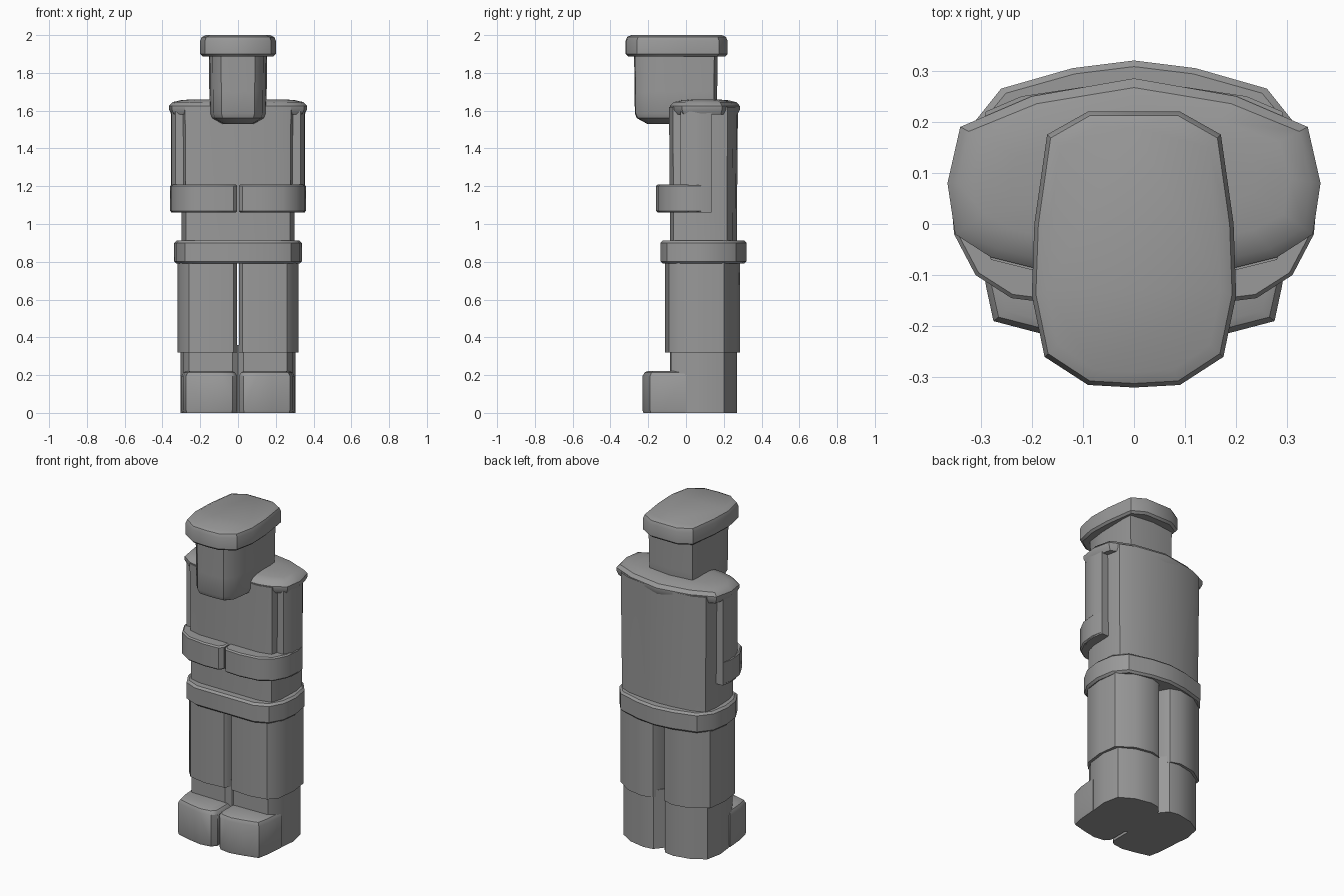
import bpy, bmesh, math

cube = bpy.data.objects.get("Cube")
if cube:
    bpy.data.objects.remove(cube, do_unlink=True)

GREY = (0.32, 0.32, 0.32, 1)
stone = bpy.data.materials.new("stone_grey")
stone.use_nodes = True
stone.diffuse_color = GREY
stone.node_tree.nodes["Principled BSDF"].inputs["Base Color"].default_value = GREY


def loft(name, outline, levels):
    """Stack an outline at (height, inset) levels, capped at both ends."""
    xs, ys = zip(*outline)
    cx, cy = (min(xs) + max(xs)) / 2, (min(ys) + max(ys)) / 2
    hx, hy = max(xs) - cx, max(ys) - cy
    bm = bmesh.new()
    rings = [[bm.verts.new((cx + (x - cx) * (1 - d / hx), cy + (y - cy) * (1 - d / hy), z))
              for x, y in outline] for z, d in levels]
    n = len(outline)
    for low, high in zip(rings, rings[1:]):
        for i in range(n):
            j = (i + 1) % n
            bm.faces.new((low[i], low[j], high[j], high[i]))
    bm.faces.new(rings[0])
    bm.faces.new(rings[-1])
    bmesh.ops.recalc_face_normals(bm, faces=bm.faces)
    mesh = bpy.data.meshes.new(name)
    bm.to_mesh(mesh)
    bm.free()
    mesh.materials.append(stone)
    obj = bpy.data.objects.new(name, mesh)
    bpy.context.collection.objects.link(obj)
    bpy.ops.object.select_all(action="DESELECT")
    obj.select_set(True)
    bpy.context.view_layer.objects.active = obj
    bpy.ops.object.shade_smooth_by_angle(angle=math.radians(35))
    return obj


def whole(name, half, levels):
    """Part across the middle, from a half outline running front to back."""
    return loft(name, half + [(-x, y) for x, y in reversed(half) if x > 0], levels)


def pair(name, outline, levels):
    """Matching left and right parts."""
    for side, sign in (("left", 1), ("right", -1)):
        loft(f"{side}_{name}", [(sign * x, y) for x, y in outline], levels)


def rim(low, high, soft=0.012):
    """Levels for a block with softened top and bottom edges."""
    return [(low, soft), (low + soft, 0), (high - soft, 0), (high, soft)]


# Boots: shaft and toe
pair("boot", [(0, -.06), (.03, -.085), (.26, -.08), (.29, -.03), (.305, .1), (.285, .2),
              (.2, .25), (.1, .27), (.04, .26), (0, .21)], [(0, 0), (.36, 0)])
pair("toe", [(.005, -.19), (.03, -.22), (.1, -.23), (.18, -.215), (.275, -.19), (.29, -.12),
             (.3, 0), (.005, 0)], [(0, .004), (.015, 0), (.195, 0), (.215, .012), (.222, .03)])

# Trouser legs
pair("leg", [(.004, -.07), (.025, -.1), (.15, -.11), (.26, -.09), (.305, -.04), (.32, .08),
             (.305, .2), (.21, .265), (.1, .285), (.04, .265), (.004, .2)],
     [(.32, 0), (.82, 0)])

# Belt
whole("belt", [(0, -.135), (.2, -.135), (.28, -.1), (.325, -.02), (.338, .08), (.32, .19),
               (.26, .265), (.12, .305), (0, .32)], rim(.79, .912))

# Torso and domed shoulders
whole("torso", [(0, -.09), (.2, -.09), (.28, -.07), (.3, 0), (.305, .14), (.29, .22),
                (.22, .25), (.1, .268), (0, .275)], [(.85, .005), (1.06, .005), (1.62, 0)])
whole("shoulders", [(0, -.085), (.2, -.085), (.28, -.065), (.35, -.02), (.365, .08),
                    (.34, .19), (.2, .25), (0, .285)],
      [(1.58, .012), (1.605, 0), (1.625, 0), (1.645, .018), (1.655, .06), (1.66, .12)])

# Arms: hanging upper arm and forearm folded across the waist
pair("upper_arm", [(.27, -.03), (.33, -.03), (.352, .02), (.355, .08), (.345, .135), (.27, .135)],
     [(1.06, 0), (1.6, 0)])
pair("forearm", [(.004, -.13), (.025, -.155), (.12, -.16), (.24, -.145), (.31, -.1),
                 (.352, -.02), (.36, .07), (.345, .135), (.28, .135), (.25, 0), (.004, 0)],
     rim(1.062, 1.208, .008))

# Head with a tapered chin, and flat cap
whole("head", [(0, -.275), (.09, -.27), (.135, -.22), (.15, -.1), (.155, .1), (.15, .15),
               (0, .168)], [(1.53, .07), (1.56, .015), (1.585, .004), (1.7, .003), (1.9, 0)])
whole("cap", [(0, -.32), (.09, -.315), (.175, -.26), (.2, -.14), (.195, 0), (.17, .175),
              (.09, .22), (0, .22)], [(1.888, .012), (1.9, 0), (1.97, 0), (1.99, .008), (2, .03)])
